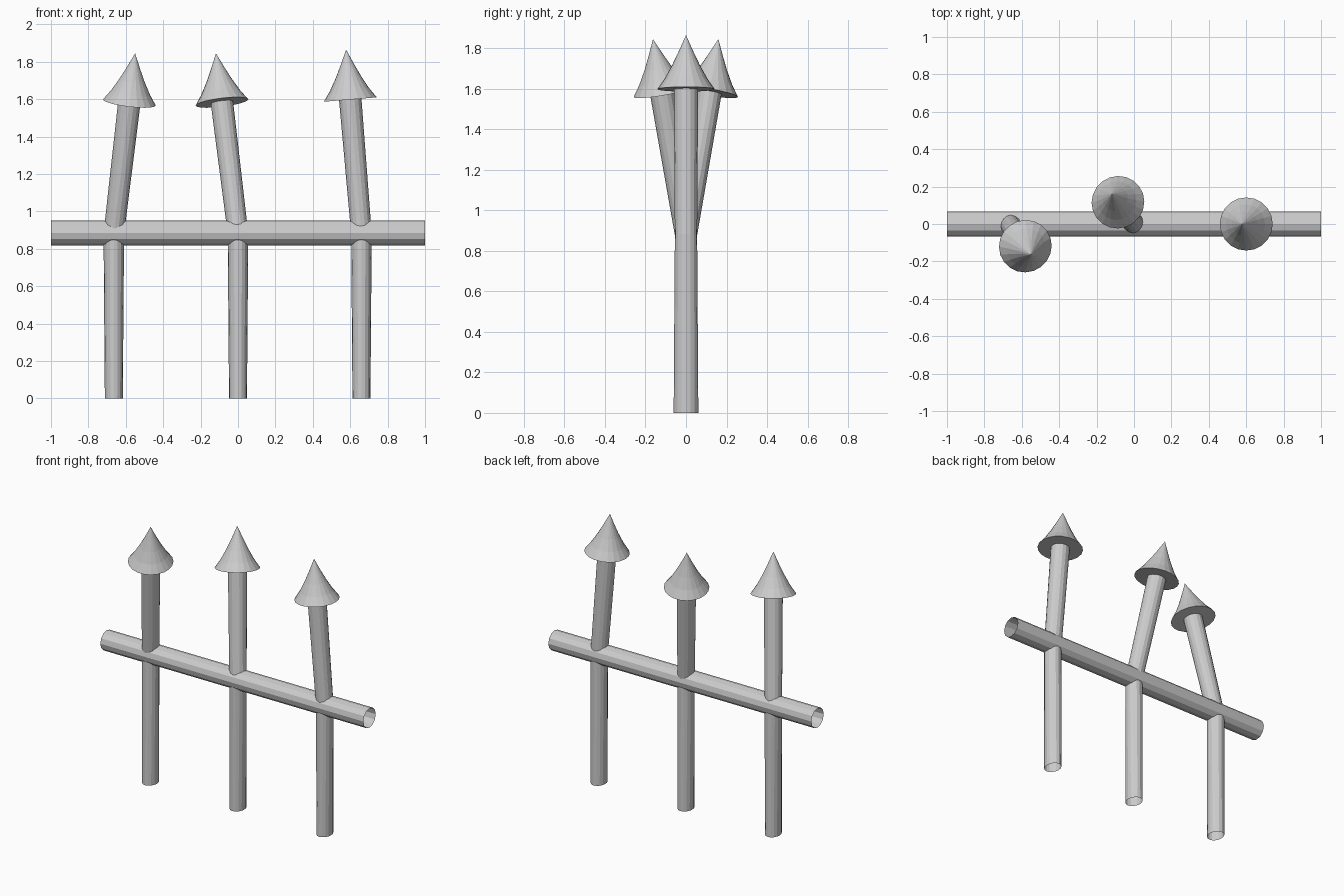
import bpy, bmesh, math
from mathutils import Vector

if "Cube" in bpy.data.objects:
    bpy.data.objects.remove(bpy.data.objects["Cube"])

SIDES = 16


def ring(bm, centre, axis, rx, ry, n):
    """Ring of vertices around an axis, kept aligned with world x and y."""
    axis = axis.normalized()
    v = axis.cross(Vector((1, 0, 0))).normalized()
    u = v.cross(axis).normalized()
    return [bm.verts.new(centre + u * rx * math.cos(2 * math.pi * i / n)
                         + v * ry * math.sin(2 * math.pi * i / n)) for i in range(n)]


def bridge(bm, a, b):
    n = len(a)
    for i in range(n):
        bm.faces.new((a[i], a[(i + 1) % n], b[(i + 1) % n], b[i]))


def finish(bm, name):
    bmesh.ops.recalc_face_normals(bm, faces=bm.faces)
    mesh = bpy.data.meshes.new(name)
    bm.to_mesh(mesh)
    bm.free()
    obj = bpy.data.objects.new(name, mesh)
    bpy.context.collection.objects.link(obj)
    return obj


# Horizontal rail, open at both ends
bpy.ops.mesh.primitive_cylinder_add(vertices=12, radius=0.067, depth=2, end_fill_type='NOTHING',
                                    location=(0, 0, 0.885), rotation=(0, math.pi / 2, 0))
bpy.context.object.name = "rail"


def make_post(name, x, tip):
    """Post bent at the rail, open at the foot, running into the spear head."""
    bend = Vector((x, 0, 0.88))
    tip = Vector(tip)
    lean = (tip - bend).normalized()
    base = tip - lean * 0.268
    up = Vector((0, 0, 1))
    bm = bmesh.new()
    foot = ring(bm, Vector((x, 0, 0)), up, 0.048, 0.061, SIDES)
    middle = ring(bm, bend, up + lean, 0.055, 0.055, SIDES)
    top = ring(bm, base, lean, 0.06, 0.06, SIDES)
    bridge(bm, foot, middle)
    bridge(bm, middle, top)
    finish(bm, name + "_post")

    # Flared spear head with a flat underside
    bm = bmesh.new()
    rings = [ring(bm, base + lean * 0.268 * t, lean, r, r, 20)
             for t, r in ((0, 0.142), (0.2, 0.105), (0.45, 0.068), (0.7, 0.036))]
    bm.faces.new(rings[0])
    for a, b in zip(rings, rings[1:]):
        bridge(bm, a, b)
    apex = bm.verts.new(tip)
    last = rings[-1]
    for i in range(len(last)):
        bm.faces.new((last[i], last[(i + 1) % len(last)], apex))
    finish(bm, name + "_spear_head")


# Three leaning spear posts
make_post("left", -0.664, (-0.55, -0.163, 1.845))
make_post("middle", 0.0, (-0.118, 0.16, 1.845))
make_post("right", 0.66, (0.578, 0.0, 1.865))
